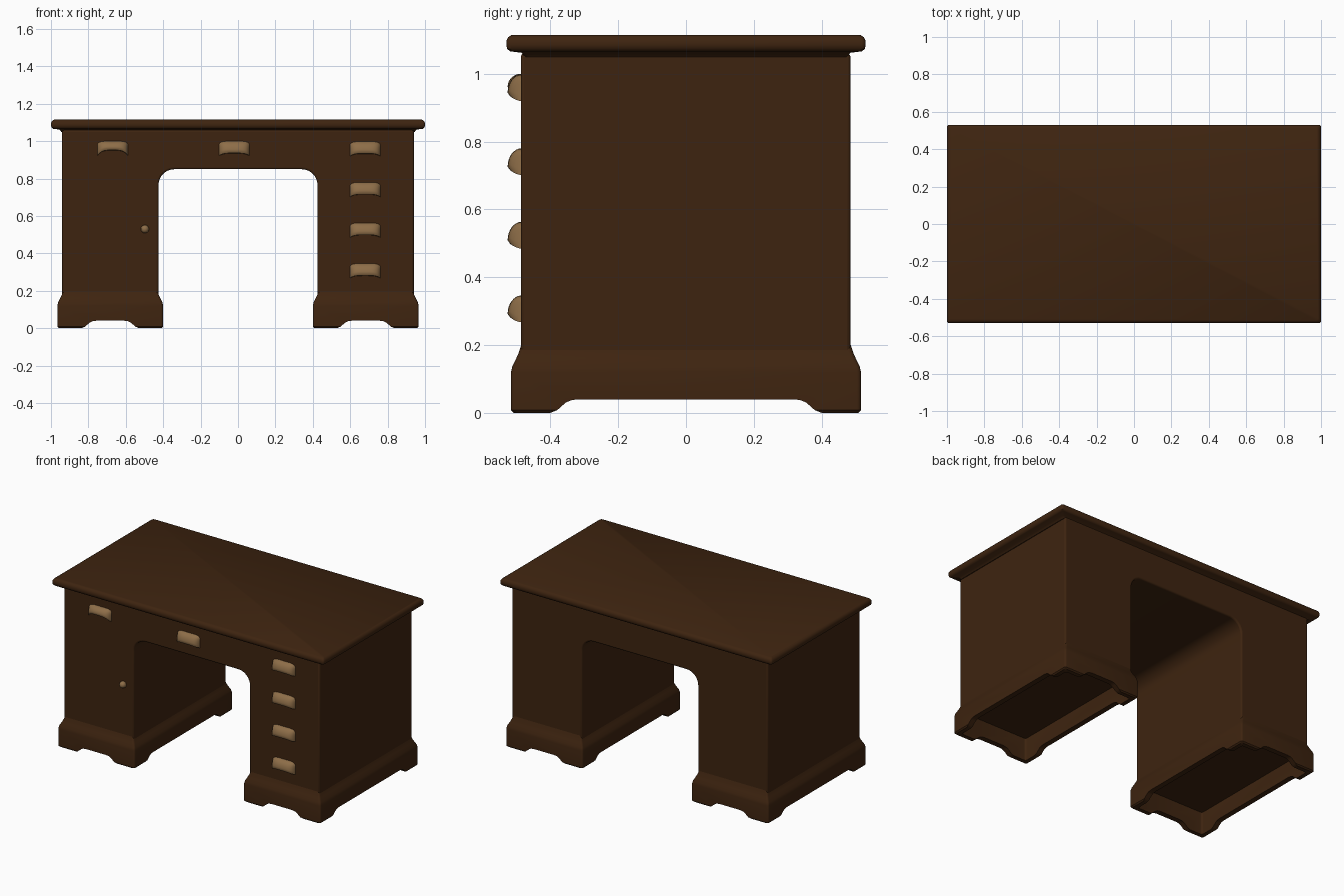
import bpy, bmesh
from math import sin, cos, pi

cube = bpy.data.objects.get("Cube")
if cube:
    bpy.data.objects.remove(cube, do_unlink=True)


def material(name, rgb):
    m = bpy.data.materials.new(name)
    m.use_nodes = True
    m.diffuse_color = (*rgb, 1)
    bsdf = next(n for n in m.node_tree.nodes if n.type == 'BSDF_PRINCIPLED')
    bsdf.inputs["Base Color"].default_value = (*rgb, 1)
    bsdf.inputs["Roughness"].default_value = 0.6
    return m


WOOD = material("dark_wood", (0.048, 0.0175, 0.005))
BRASS = material("aged_brass", (0.27, 0.155, 0.065))


def finish(name, bm, mat):
    bmesh.ops.recalc_face_normals(bm, faces=bm.faces)
    me = bpy.data.meshes.new(name)
    bm.to_mesh(me)
    bm.free()
    me.materials.append(mat)
    ob = bpy.data.objects.new(name, me)
    bpy.context.collection.objects.link(ob)
    return ob


def activate(ob):
    bpy.ops.object.select_all(action='DESELECT')
    ob.select_set(True)
    bpy.context.view_layer.objects.active = ob


def smooth(ob, angle=0.7):
    activate(ob)
    bpy.ops.object.shade_smooth_by_angle(angle=angle)


def loft(rings):
    """Closed solid through a series of point rings, capped at both ends."""
    bm = bmesh.new()
    loops = [[bm.verts.new(p) for p in ring] for ring in rings]
    n = len(loops[0])
    for a, b in zip(loops, loops[1:]):
        for i in range(n):
            j = (i + 1) % n
            bm.faces.new((a[i], a[j], b[j], b[i]))
    bm.faces.new(loops[0])
    bm.faces.new(loops[-1])
    return bm


def rounded_rect(cx, hx, hy, r, z):
    pts = []
    for k, (sx, sy) in enumerate(((1, 1), (-1, 1), (-1, -1), (1, -1))):
        for i in range(5):
            a = (k + i / 4) * pi / 2
            pts.append((cx + sx * (hx - r) + r * cos(a), sy * (hy - r) + r * sin(a), z))
    return pts


# Desk top: slab with a rounded moulded edge and a small cove beneath
edge = ((0.055, 1.05), (0.045, 1.062), (0.012, 1.066), (0.003, 1.073), (0, 1.085),
        (0.001, 1.098), (0.006, 1.108), (0.016, 1.115))
smooth(finish("desk_top", loft([rounded_rect(0, 1 - i, 0.53 - i, 0.012, z) for i, z in edge]), WOOD))

# Carcass: two pedestals joined above a round-cornered kneehole
R, IN, OUT, ARCH, BASE, HEAD = 0.085, 0.425, 0.94, 0.85, 0.17, 1.06
half = [(OUT, HEAD), (OUT, BASE), (IN, BASE)]
half += [(IN - R + R * cos(a), ARCH - R + R * sin(a)) for a in [i * pi / 16 for i in range(9)]]
outline = half + [(-x, z) for x, z in reversed(half)]
carcass = finish("carcass", loft([[(x, y, z) for x, z in outline] for y in (-0.487, 0.485)]), WOOD)
bev = carcass.modifiers.new("soft_edges", 'BEVEL')
bev.width, bev.segments, bev.limit_method, bev.angle_limit = 0.01, 3, 'ANGLE', 0.8
smooth(carcass)


# Plinths: moulded, hollow underneath, with shaped cut-outs between the feet
def arch_cutter(cx, a, along_x):
    side = [(a, -0.05), (a, 0), (a - 0.02, 0.008), (a - 0.045, 0.03), (a - 0.06, 0.037), (a - 0.08, 0.04)]
    prof = side + [(-u, z) for u, z in reversed(side)]
    if along_x:
        rings = [[(cx + d, u, z) for u, z in prof] for d in (-0.4, 0.4)]
    else:
        rings = [[(cx + u, d, z) for u, z in prof] for d in (-0.7, 0.7)]
    ob = finish("cutter", loft(rings), WOOD)
    ob.hide_render = True
    return ob


moulding = ((0.035, 0.15), (0.035, 0), (0.008, 0), (0, 0.008), (0, 0.12), (0.004, 0.138),
            (0.016, 0.162), (0.023, 0.178), (0.031, 0.202))
for side, sx in (("left", 1), ("right", -1)):
    cx = sx * 0.683
    rings = [rounded_rect(cx, 0.2825 - i, 0.516 - i, 0.012, z) for i, z in moulding]
    plinth = finish(side + "_plinth", loft(rings), WOOD)
    for cutter in (arch_cutter(cx, 0.155, False), arch_cutter(cx, 0.40, True)):
        mod = plinth.modifiers.new("cut", 'BOOLEAN')
        mod.operation, mod.object, mod.solver = 'DIFFERENCE', cutter, 'EXACT'
        activate(plinth)
        bpy.ops.object.modifier_apply(modifier=mod.name)
        bpy.data.objects.remove(cutter, do_unlink=True)
    smooth(plinth)


# Cup pulls: domed shells with an arched lower lip
def cup_pull(name, x, z, arch=0.014):
    rings = []
    for i in range(17):
        s = -cos(pi * i / 16)
        full = max(1 - s ** 4, 0.03) ** 0.5
        low = z - 0.042 + arch * (1 - s ** 4)
        top = z + 0.018 + 0.024 * full - 0.004 * (1 - s * s)
        ring = [(x + 0.082 * s, -0.48, low), (x + 0.082 * s, -0.48, top)]
        for k in range(1, 9):
            t = pi / 2 * k / 8
            ring.append((x + 0.082 * s, -0.485 - 0.041 * full * sin(t),
                         low + 0.012 + (top - low - 0.012) * cos(t)))
        ring.append((x + 0.082 * s, -0.485 - 0.034 * full, low + 0.002))
        rings.append(ring)
    smooth(finish(name, loft(rings), BRASS), 0.9)


cup_pull("right_drawer_pull", -0.67, 0.962, 0.03)
cup_pull("centre_drawer_pull", -0.02, 0.962)
for n, z in enumerate((0.96, 0.742, 0.525, 0.308)):
    cup_pull(f"left_drawer_pull_{n + 1}", 0.68, z)

# Cupboard knob
bm = bmesh.new()
bmesh.ops.create_uvsphere(bm, u_segments=16, v_segments=10, radius=0.022)
bmesh.ops.translate(bm, verts=bm.verts, vec=(-0.498, -0.498, 0.53))
smooth(finish("cupboard_knob", bm, BRASS), 1.0)
